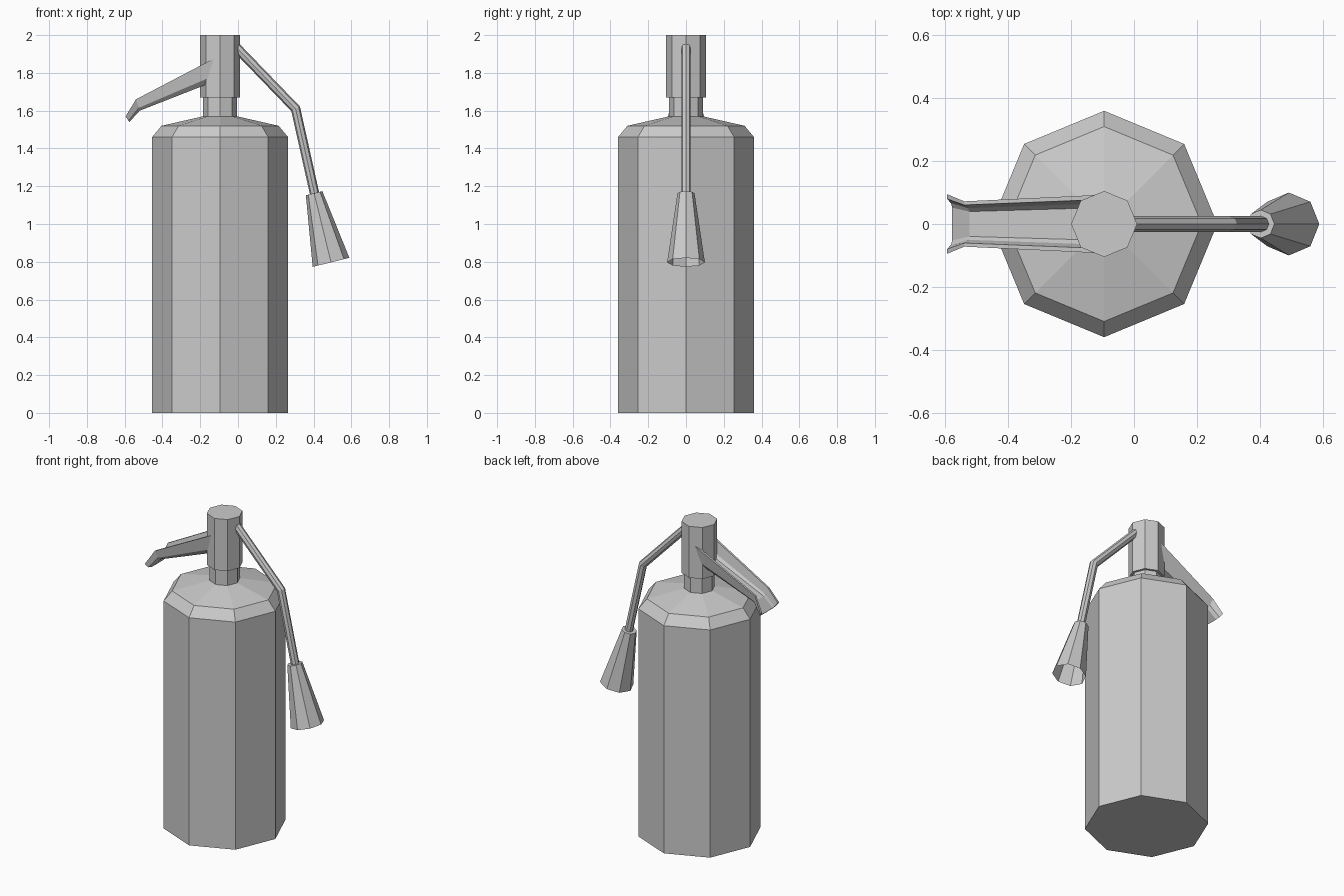
import bpy
import math
from mathutils import Vector

cube = bpy.data.objects.get("Cube")
if cube:
    bpy.data.objects.remove(cube, do_unlink=True)

AXIS_X = -0.095
SIDES = 8

grey = bpy.data.materials.new("plain_grey")
grey.use_nodes = True
grey.diffuse_color = (0.6, 0.6, 0.6, 1)
grey.node_tree.nodes["Principled BSDF"].inputs["Base Color"].default_value = (0.6, 0.6, 0.6, 1)


def loft(name, rings, cap_start=True, cap_end=True):
    """Skin a list of equal closed rings."""
    n = len(rings[0])
    verts = [p for ring in rings for p in ring]
    faces = []
    for k in range(len(rings) - 1):
        for i in range(n):
            j = (i + 1) % n
            faces.append((k * n + i, k * n + j, (k + 1) * n + j, (k + 1) * n + i))
    if cap_start:
        faces.append(tuple(reversed(range(n))))
    if cap_end:
        faces.append(tuple(range(len(verts) - n, len(verts))))
    mesh = bpy.data.meshes.new(name)
    mesh.from_pydata(verts, [], faces)
    mesh.materials.append(grey)
    obj = bpy.data.objects.new(name, mesh)
    bpy.context.collection.objects.link(obj)
    return obj


def ring(x, z, radius, axis=(0, 1), stretch=1.0):
    """Octagon facing along a direction in the xz plane."""
    d = Vector((axis[0], 0, axis[1])).normalized()
    side = Vector((0, 1, 0))
    u = side.cross(d)
    centre = Vector((x, 0, z))
    angles = [math.tau * i / SIDES for i in range(SIDES)]
    return [centre + radius * (stretch * math.cos(a) * u + math.sin(a) * side) for a in angles]


def turned(name, profile):
    return loft(name, [ring(AXIS_X, z, r) for r, z in profile])


# Cylinder with bevelled shoulder, neck and valve head
turned("tank", [(0.36, 0), (0.36, 1.46), (0.31, 1.52), (0.09, 1.57)])
turned("neck", [(0.09, 1.56), (0.09, 1.68)])
turned("valve_head", [(0.105, 1.67), (0.105, 2.0)])

# Bent hose with a mitred elbow
start, elbow, end = Vector((-0.03, 1.957)), Vector((0.305, 1.61)), Vector((0.41, 1.14))
d1, d2 = (elbow - start).normalized(), (end - elbow).normalized()
mitre = (d1 + d2).normalized()
loft("hose", [ring(*start, 0.025, d1),
              ring(*elbow, 0.025, mitre, 1 / mitre.dot(d1)),
              ring(*end, 0.025, d2)])

# Flared nozzle, open at its mouth
flow = (0.09, -0.366)
loft("nozzle", [ring(0.403, 1.163, 0.045, flow), ring(0.4925, 0.797, 0.1, flow)], cap_end=False)

# Open-topped channel lever: half section as (width fraction, depth fraction)
outer = [(1, 0), (0.85, 0.75), (0.6, 1)]
inner = [(0.55, 0.82), (0.7, 0.65), (0.84, 0)]
section = outer + [(-y, t) for y, t in reversed(outer)]
section += [(-y, t) for y, t in reversed(inner)] + inner
section = outer + [(-y, t) for y, t in reversed(outer)] + [(-y, t) for y, t in reversed(inner)] + inner


# Each station: rim point, underside point, half width
stations = [((-0.12, 1.88), (-0.15, 1.745), 0.092),
            ((-0.54, 1.66), (-0.52, 1.60), 0.072),
            ((-0.595, 1.57), (-0.575, 1.54), 0.095)]


def lever_ring(rim, under, width):
    points = []
    for y, t in section:
        p = Vector(rim).lerp(Vector(under), t)
        points.append((p.x, y * width, p.y))
    return points


loft("lever", [lever_ring(*s) for s in stations])
